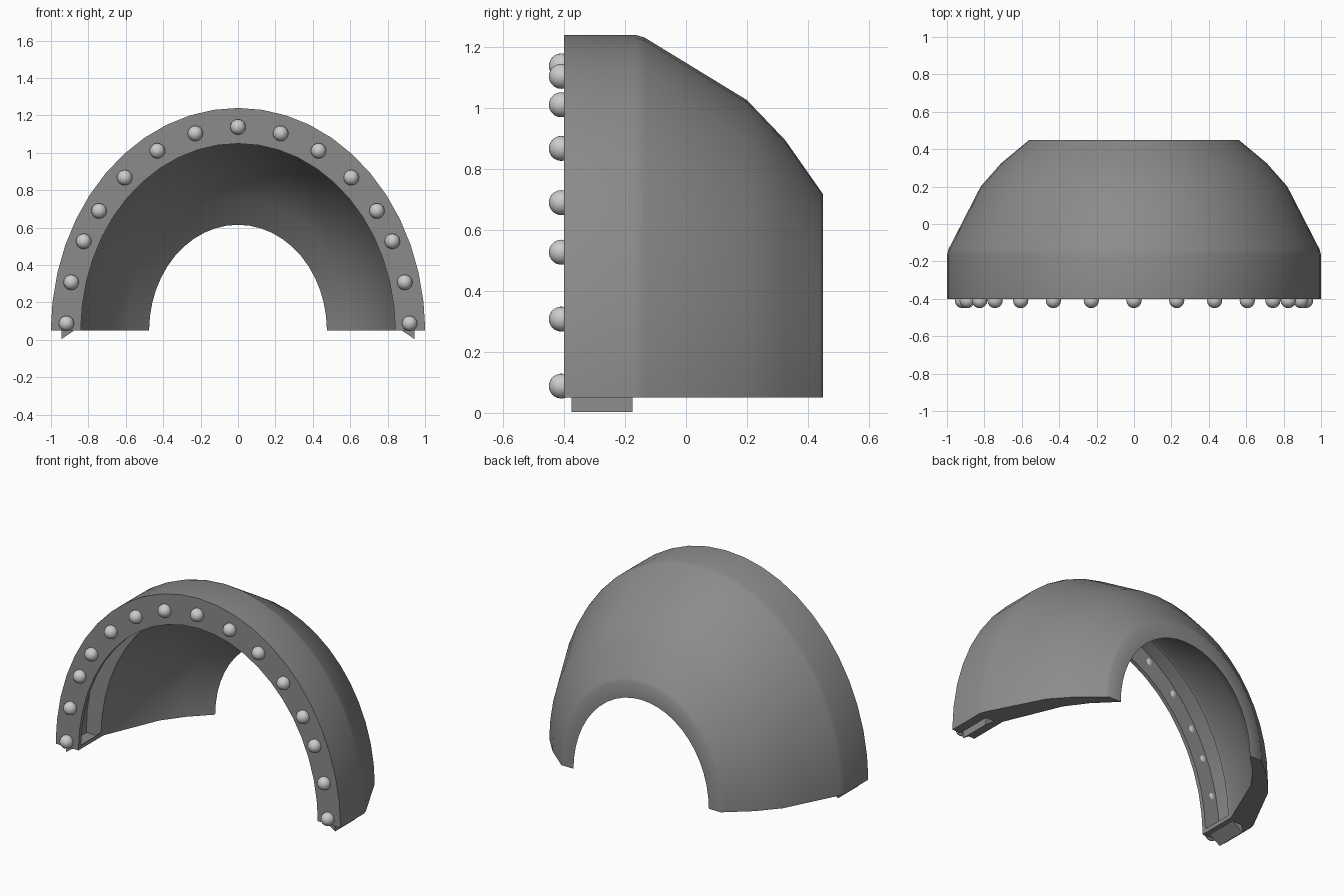
import bpy, bmesh
from math import sin, cos, pi, radians

if "Cube" in bpy.data.objects:
    bpy.data.objects.remove(bpy.data.objects["Cube"])

BASE_Z, RATIO, SEGS = 0.05, 1.19, 24

dark = bpy.data.materials.new("dark_grey")
dark.diffuse_color = (0.26, 0.26, 0.26, 1)
dark.use_nodes = True
dark.node_tree.nodes["Principled BSDF"].inputs["Base Color"].default_value = dark.diffuse_color


def finish(name, bm, angle=30, mat=None):
    bmesh.ops.recalc_face_normals(bm, faces=bm.faces)
    mesh = bpy.data.meshes.new(name)
    bm.to_mesh(mesh)
    bm.free()
    if mat:
        mesh.materials.append(mat)
    ob = bpy.data.objects.new(name, mesh)
    bpy.context.collection.objects.link(ob)
    bpy.ops.object.select_all(action='DESELECT')
    ob.select_set(True)
    bpy.context.view_layer.objects.active = ob
    bpy.ops.object.shade_smooth_by_angle(angle=radians(angle))
    return ob


def arch_point(r, y, a):
    return (r * cos(a), y, BASE_Z + r * RATIO * sin(a))


# Domed shell: thick wall profile (radius, y) swept over a half ellipse
profile = [(1, -0.4), (1, -0.165), (0.992, -0.135), (0.82, 0.2), (0.71, 0.325),
           (0.575, 0.4375), (0.56, 0.45), (0.475, 0.45), (0.60, 0.325),
           (0.692, 0.2), (0.84, -0.15), (0.84, -0.175), (0.84, -0.375), (0.84, -0.4)]
GROOVE = 11     # profile edge that is sunk into the wall
INSET = radians(1.45)
angles = ([0, INSET] + [pi * i / SEGS for i in range(1, SEGS)] + [pi - INSET, pi])
bm = bmesh.new()
rings = [[bm.verts.new(arch_point(r, y, a)) for r, y in profile] for a in angles]
n, last = len(profile), len(angles) - 2
for i, (a, b) in enumerate(zip(rings, rings[1:])):
    for j in range(n):
        k = (j + 1) % n
        if j != GROOVE or i in (0, last):
            bm.faces.new((a[j], a[k], b[k], b[j]))
bm.faces.new(rings[0])
bm.faces.new(rings[-1])

# Inner groove, whose sloped ends poke out below the wall as small feet
loops = []
for i in range(1, last + 1):
    back, front = rings[i][GROOVE], rings[i][GROOVE + 1]
    deep = []
    for y in (-0.175, -0.375):
        v = bm.verts.new(arch_point(0.945, y, angles[i]))
        if i in (1, last):
            v.co.z = 0.003
        deep.append(v)
    loops.append((back, deep[0], deep[1], front))
for a, b in zip(loops, loops[1:]):
    for j in range(3):
        bm.faces.new((a[j], a[j + 1], b[j + 1], b[j]))
bm.faces.new(loops[0])
bm.faces.new(loops[-1])
finish("domed_shell", bm, 55, dark)

# Round studs along the front rim
half = [14.4, 28, 41.3, 54, 64, 76.3, 88]
bm = bmesh.new()
for deg in [0] + half + [-d for d in half]:
    a = radians(deg)
    ball = bmesh.ops.create_uvsphere(bm, u_segments=16, v_segments=10, radius=0.041)
    bmesh.ops.translate(bm, verts=ball["verts"],
                        vec=(0.918 * sin(a), -0.409, BASE_Z + 1.088 * cos(a)))
finish("rim_studs", bm, 60)
